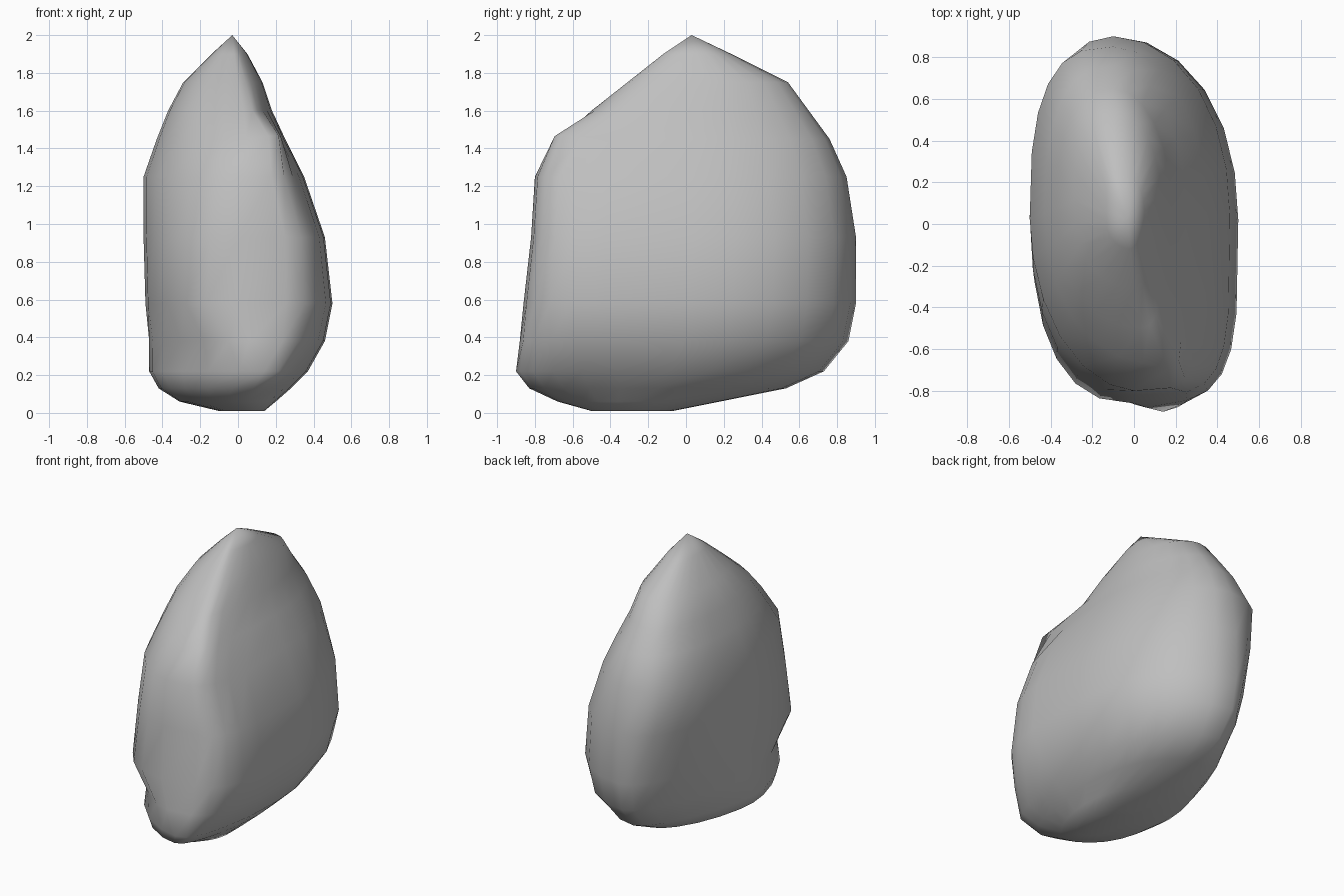
import bpy, bmesh, math
from mathutils import Vector

cube = bpy.data.objects.get("Cube")
if cube:
    bpy.data.objects.remove(cube, do_unlink=True)

# Levels: height, x min, x max, y min, y max, x of front nose, x of back nose,
# then corner softness: front -x, front +x, back -x, back +x
LEVELS = [
    (0.01, -0.1, 0.14, -0.5, -0.07, 0.03, -0.05, 1, 1, 1, 1),
    (0.06, -0.31, 0.2, -0.68, 0.18, 0, -0.08, 1.2, 1, 1.2, 1),
    (0.13, -0.42, 0.28, -0.83, 0.53, 0.08, -0.1, 1.2, 0.9, 1.2, 1),
    (0.22, -0.47, 0.37, -0.9, 0.73, 0.14, -0.1, 1.2, 0.8, 1.3, 1),
    (0.38, -0.47, 0.46, -0.88, 0.86, 0.06, -0.1, 1.2, 0.6, 1.2, 1),
    (0.58, -0.49, 0.5, -0.86, 0.9, 0, -0.1, 0.8, 0.5, 1.1, 1),
    (0.93, -0.5, 0.46, -0.82, 0.9, 0, -0.1, 0.9, 0.45, 0.9, 1),
    (1.25, -0.5, 0.35, -0.8, 0.85, 0, -0.1, 1.1, 0.5, 0.7, 1),
    (1.45, -0.43, 0.25, -0.66, 0.76, 0.04, -0.1, 1.1, 0.7, 0.8, 1),
    (1.6, -0.37, 0.18, -0.5, 0.65, 0.03, -0.1, 1, 0.8, 0.8, 1),
    (1.75, -0.29, 0.13, -0.31, 0.54, 0, -0.09, 1, 0.8, 0.8, 1),
    (1.9, -0.14, 0.05, -0.12, 0.24, -0.02, -0.07, 1, 1, 0.8, 1),
]
SIDES = 24


def rounded(v, power):
    return math.copysign(abs(v) ** power, v)


def section(bm, level):
    """One skewed ring of the boulder with four different corners."""
    z, x0, x1, y0, y1, front, back, *corners = level
    xm, ym = (x0 + x1) / 2, (y0 + y1) / 2
    ring = []
    for i in range(SIDES):
        a = math.tau * i / SIDES
        c, s = math.cos(a), math.sin(a)
        power = corners[2 * (s > 0) + (c > 0)]
        u, v = rounded(c, power), rounded(s, power)
        lean = (front if v < 0 else back) - xm
        x = xm + (x1 - x0) / 2 * u + lean * v * v * (1 - abs(u))
        ring.append(bm.verts.new((x, ym + (y1 - y0) / 2 * v, z)))
    return ring


def push_out(bm, centre, radius, push):
    """Push the surface near a point, fading outwards."""
    for v in bm.verts:
        d = (v.co - Vector(centre)).length / radius
        if d < 1:
            v.co += Vector(push) * (1 - d * d)


# Boulder body lofted through the levels
bm = bmesh.new()
rings = [section(bm, level) for level in LEVELS]
for low, high in zip(rings, rings[1:]):
    for i in range(SIDES):
        j = (i + 1) % SIDES
        bm.faces.new((low[i], low[j], high[j], high[i]))
bm.faces.new(rings[0][::-1])
peak = bm.verts.new((-0.03, 0.03, 2))
for i in range(SIDES):
    bm.faces.new((rings[-1][i], rings[-1][(i + 1) % SIDES], peak))

# Small shelf at the upper front
push_out(bm, (0.2, -0.62, 1.45), 0.17, (0.06, -0.07, 0.02))
bmesh.ops.recalc_face_normals(bm, faces=bm.faces)

mesh = bpy.data.meshes.new("boulder")
bm.to_mesh(mesh)
bm.free()
boulder = bpy.data.objects.new("boulder", mesh)
bpy.context.collection.objects.link(boulder)

# Plain grey stone
stone = bpy.data.materials.new("grey stone")
stone.use_nodes = True
color = (0.52, 0.52, 0.52, 1)
stone.diffuse_color = color
stone.node_tree.nodes["Principled BSDF"].inputs["Base Color"].default_value = color
mesh.materials.append(stone)

bpy.context.view_layer.objects.active = boulder
boulder.select_set(True)
bpy.ops.object.shade_smooth_by_angle(angle=math.radians(60))
